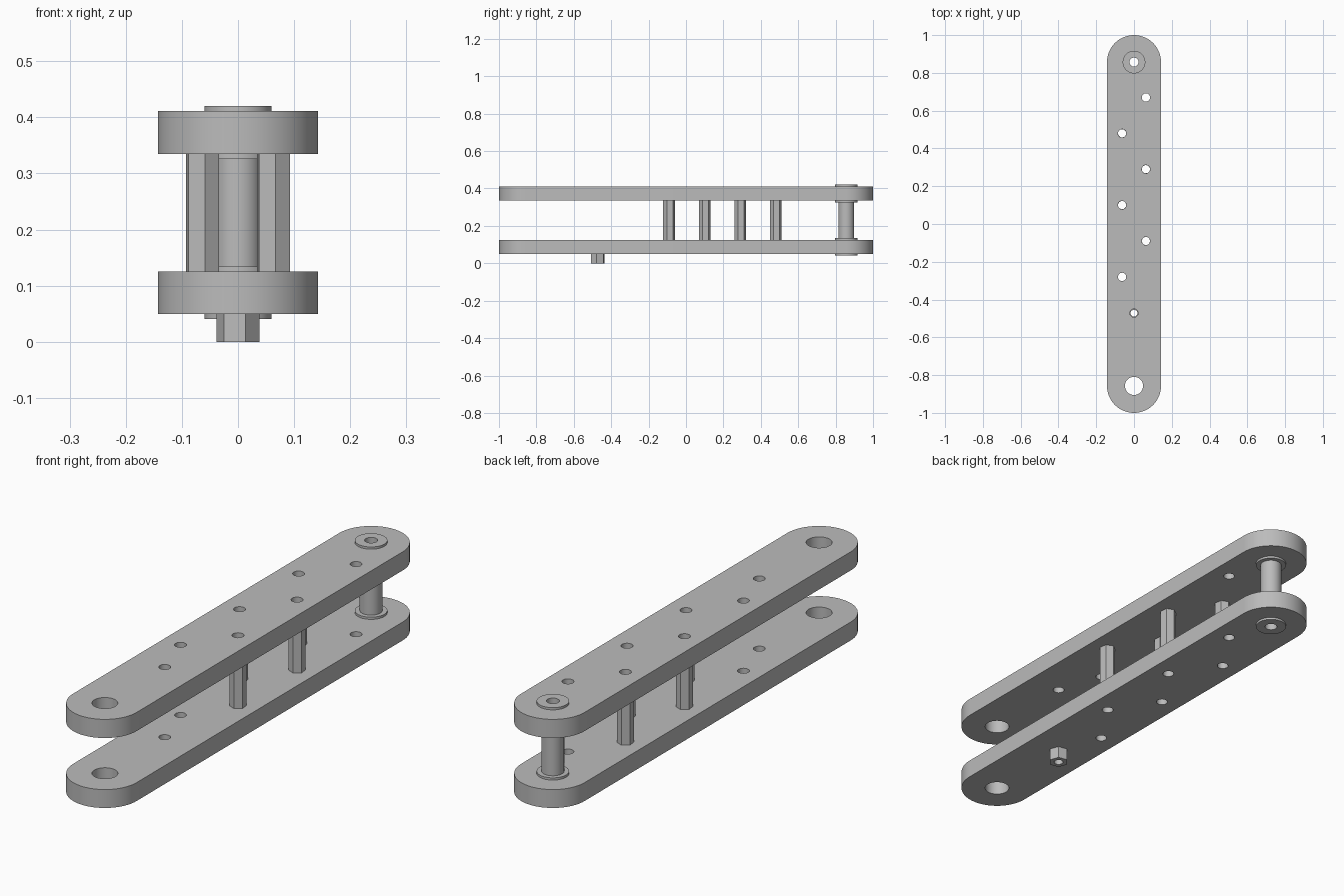
import bpy, bmesh, math

if "Cube" in bpy.data.objects:
    bpy.data.objects.remove(bpy.data.objects["Cube"])

steel = bpy.data.materials.new("grey_metal")
steel.diffuse_color = (0.5, 0.5, 0.5, 1)
steel.use_nodes = True
steel.node_tree.nodes["Principled BSDF"].inputs["Base Color"].default_value = steel.diffuse_color


def ring(x, y, r, n=48, turn=0.0):
    return [(x + r * math.cos(turn + 2 * math.pi * i / n),
             y + r * math.sin(turn + 2 * math.pi * i / n)) for i in range(n)]


def extrude(name, loops, z0, z1):
    """Solid from an outer loop and hole loops, between two heights."""
    curve = bpy.data.curves.new(name, 'CURVE')
    curve.dimensions = '2D'
    curve.fill_mode = 'BOTH'
    curve.extrude = (z1 - z0) / 2
    for pts in loops:
        s = curve.splines.new('POLY')
        s.points.add(len(pts) - 1)
        for p, (x, y) in zip(s.points, pts):
            p.co = (x, y, 0, 1)
        s.use_cyclic_u = True
    ob = bpy.data.objects.new(name, curve)
    bpy.context.collection.objects.link(ob)
    ob.location.z = (z0 + z1) / 2
    bpy.ops.object.select_all(action='DESELECT')
    bpy.context.view_layer.objects.active = ob
    ob.select_set(True)
    bpy.ops.object.convert(target='MESH')
    ob = bpy.context.object
    ob.name = name
    bm = bmesh.new()
    bm.from_mesh(ob.data)
    bmesh.ops.remove_doubles(bm, verts=bm.verts, dist=1e-5)
    bmesh.ops.recalc_face_normals(bm, faces=bm.faces)
    bm.to_mesh(ob.data)
    bm.free()
    ob.data.materials.clear()
    ob.data.materials.append(steel)
    bpy.ops.object.shade_smooth_by_angle(angle=math.radians(30))
    return ob


HALF_W, END_Y = 0.143, 0.857
LOW, HIGH = (0.05, 0.125), (0.335, 0.411)

# Zigzag row of bolt holes, plus one on the centre line
bolts = [(0.063 * (-1) ** i, 0.67 - 0.19 * i) for i in range(6)] + [(0, -0.472)]

# Two rounded link plates
outline = []
for sign in (1, -1):
    for i in range(33):
        a = math.pi * i / 32
        outline.append((sign * HALF_W * math.cos(a),
                        sign * (END_Y + HALF_W * math.sin(a))))
holes = [ring(x, y, 0.022, 32) for x, y in bolts]
holes += [ring(0, -END_Y, 0.048), ring(0, END_Y, 0.042)]
extrude("lower_plate", [outline] + holes, *LOW)
extrude("upper_plate", [outline] + holes, *HIGH)

# Hexagonal spacers between the plates
for i, (x, y) in enumerate(bolts[1:5]):
    extrude(f"hex_spacer_{i + 1}",
            [ring(x, y, 0.032, 6, math.radians(-23)), ring(x, y, 0.0215, 32)],
            LOW[1], HIGH[0])

# Hexagonal nut under the lower plate
x, y = bolts[6]
extrude("hex_nut", [ring(x, y, 0.039, 6, math.radians(-10)), ring(x, y, 0.018, 32)],
        0, LOW[0])

# Pivot tube with flanges on both faces of each plate
bore = ring(0, END_Y, 0.024)
extrude("pivot_tube", [ring(0, END_Y, 0.042), bore], 0.041, 0.42)
for i, (z0, z1) in enumerate([(0.041, LOW[0]), (LOW[1], 0.134),
                              (0.326, HIGH[0]), (HIGH[1], 0.42)]):
    extrude(f"pivot_flange_{i + 1}", [ring(0, END_Y, 0.06), ring(0, END_Y, 0.042)], z0, z1)
